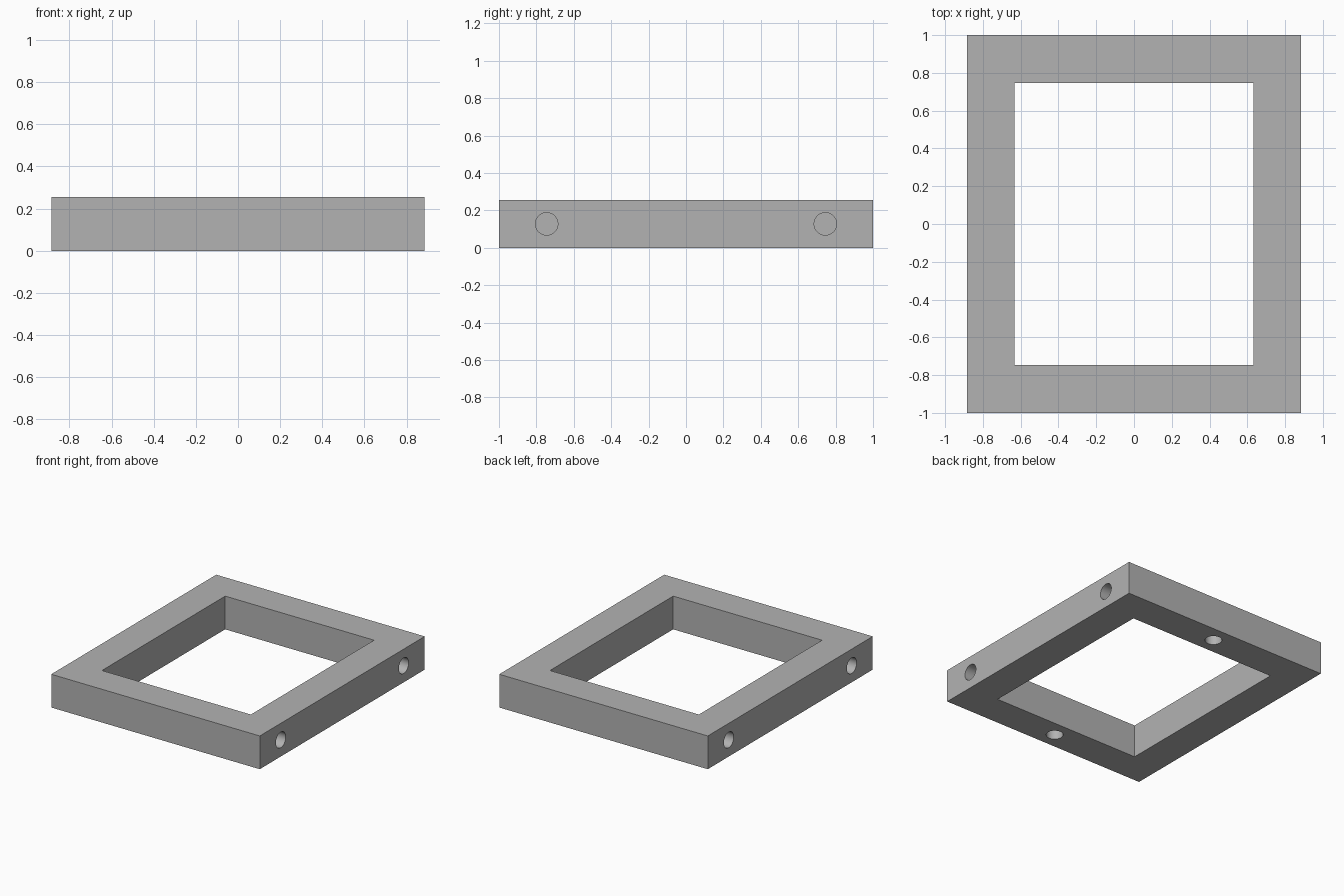
import bpy
import bmesh
from mathutils import Matrix, Vector

HALF_X, HALF_Y, HEIGHT = 0.885, 1.0, 0.255
BAR = 0.253
RADIUS, DEPTH = 0.06, 0.15

if "Cube" in bpy.data.objects:
    bpy.data.objects.remove(bpy.data.objects["Cube"], do_unlink=True)

grey = bpy.data.materials.new("plain grey")
grey.use_nodes = True
colour = (0.45, 0.45, 0.45, 1)
grey.diffuse_color = colour
grey.node_tree.nodes["Principled BSDF"].inputs["Base Color"].default_value = colour


def make_object(name, bm):
    mesh = bpy.data.meshes.new(name)
    bm.to_mesh(mesh)
    bm.free()
    mesh.materials.append(grey)
    obj = bpy.data.objects.new(name, mesh)
    bpy.context.collection.objects.link(obj)
    return obj


# Rectangular frame: a flat ring extruded upwards
bm = bmesh.new()
rings = []
for inset in (0, BAR):
    x, y = HALF_X - inset, HALF_Y - inset
    rings.append([bm.verts.new((sx * x, sy * y, 0))
                  for sx, sy in ((-1, -1), (1, -1), (1, 1), (-1, 1))])
outer, inner = rings
for i in range(4):
    j = (i + 1) % 4
    bm.faces.new((outer[i], outer[j], inner[j], inner[i]))
top = bmesh.ops.extrude_face_region(bm, geom=bm.faces[:])["geom"]
bmesh.ops.translate(bm, vec=(0, 0, HEIGHT),
                    verts=[v for v in top if isinstance(v, bmesh.types.BMVert)])
bmesh.ops.recalc_face_normals(bm, faces=bm.faces)
frame = make_object("frame", bm)

# Blind round holes: two in each long side, one under each short bar
holes = [((s * HALF_X, t * 0.745, HEIGHT / 2), (1, 0, 0))
         for s in (-1, 1) for t in (-1, 1)]
holes += [((0, t * (HALF_Y - BAR / 2), 0), (0, 0, 1)) for t in (-1, 1)]
bm = bmesh.new()
for place, axis in holes:
    turn = Vector((0, 0, 1)).rotation_difference(Vector(axis)).to_matrix().to_4x4()
    bmesh.ops.create_cone(bm, cap_ends=True, segments=48, radius1=RADIUS,
                          radius2=RADIUS, depth=2 * DEPTH,
                          matrix=Matrix.Translation(place) @ turn)
cutter = make_object("hole_cutter", bm)
cutter.hide_render = True

cut = frame.modifiers.new("holes", "BOOLEAN")
cut.operation = "DIFFERENCE"
cut.solver = "EXACT"
cut.object = cutter
bpy.ops.object.select_all(action="DESELECT")
frame.select_set(True)
bpy.context.view_layer.objects.active = frame
bpy.ops.object.modifier_apply(modifier=cut.name)
bpy.data.objects.remove(cutter, do_unlink=True)
bpy.ops.object.shade_smooth_by_angle()
